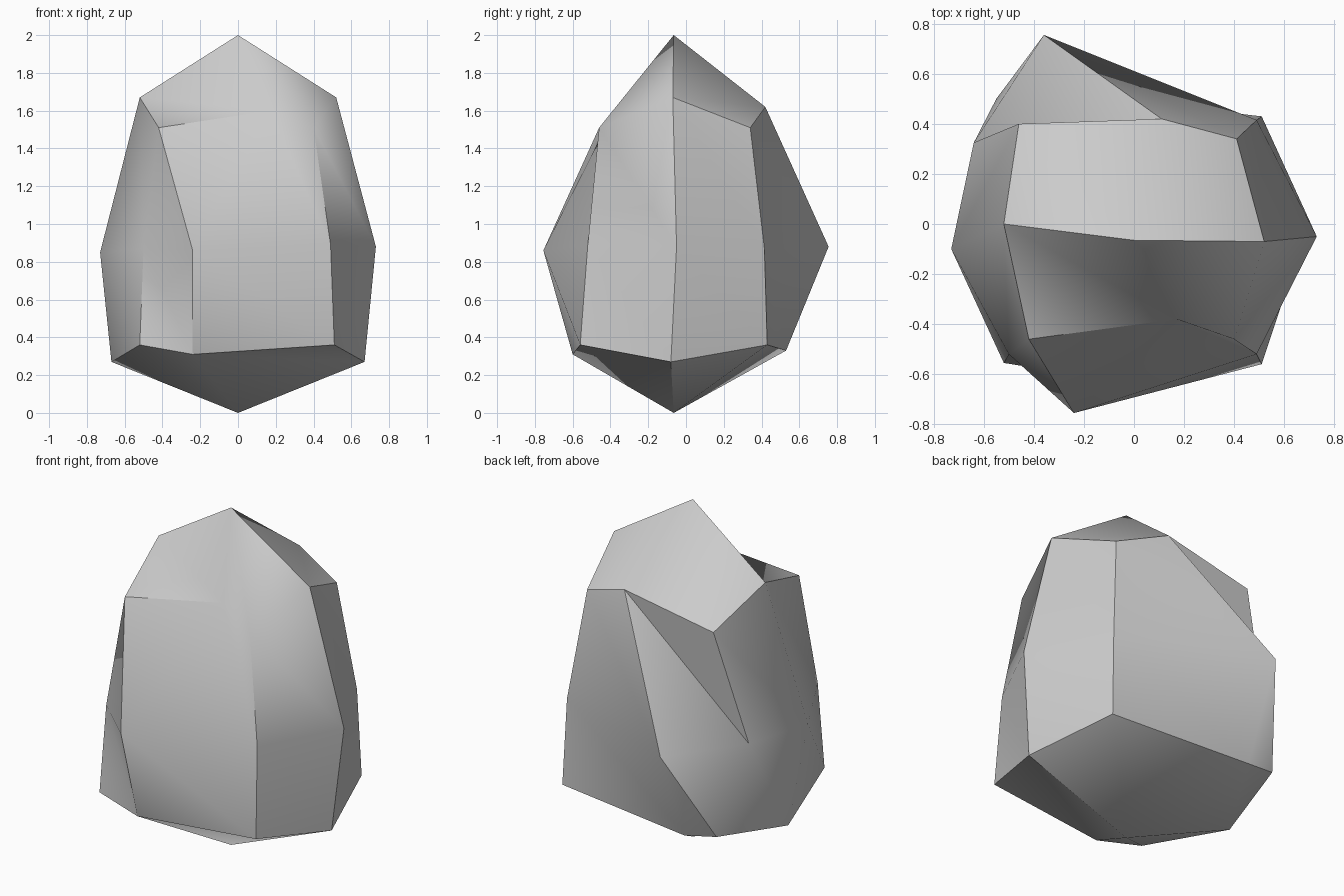
import bpy, bmesh, math
from mathutils import Vector

if "Cube" in bpy.data.objects:
    bpy.data.objects.remove(bpy.data.objects["Cube"])

# Boulder: a cube cut 2x2 on each side, its points pushed out to an uneven egg.
# Layers run bottom to top; each is a 3x3 grid, front row first, left to right.
LAYERS = [
    [(-.52, -.555, .36), (-.24, -.60, .31), (.51, -.56, .36),
     (-.67, 0, .27), (0, -.065, 0), (.67, -.08, .27),
     (-.55, .50, .36), (-.36, .53, .33), (.51, .43, .36)],
    [(-.50, -.52, .87), (-.24, -.755, .86), (.49, -.52, .89),
     (-.73, -.10, .85), None, (.73, -.05, .88),
     (-.64, .325, .87), (-.36, .755, .88), (.49, .415, .87)],
    [(-.42, -.46, 1.51), (.17, -.38, 1.60), (.40, -.46, 1.51),
     (-.52, 0, 1.67), (0, -.065, 2), (.52, -.07, 1.67),
     (-.46, .40, 1.51), (.11, .42, 1.62), (.41, .34, 1.51)],
]

bm = bmesh.new()
grid = {}
for k, layer in enumerate(LAYERS):
    for i, co in enumerate(layer):
        if co:
            grid[(i % 3 - 1, i // 3 - 1, k - 1)] = bm.verts.new(co)

# Each cube side: its right and up directions seen from outside
X, Y, Z = Vector((1, 0, 0)), Vector((0, 1, 0)), Vector((0, 0, 1))
SIDES = [(X, Z), (Y, Z), (-X, Z), (-Y, Z), (X, Y), (X, -Y)]
for right, up in SIDES:
    out = right.cross(up)

    def at(a, b):
        return grid[tuple(round(c) for c in out + right * a + up * b)]

    for a in (-1, 0):
        for b in (-1, 0):
            bl, br, tr, tl = at(a, b), at(a + 1, b), at(a + 1, b + 1), at(a, b + 1)
            bm.faces.new((tl, bl, br))
            bm.faces.new((tl, br, tr))

mesh = bpy.data.meshes.new("boulder")
bm.to_mesh(mesh)
bm.free()
boulder = bpy.data.objects.new("boulder", mesh)
bpy.context.collection.objects.link(boulder)

# Soft shading with only the strongest ridges kept sharp
bpy.context.view_layer.objects.active = boulder
boulder.select_set(True)
bpy.ops.object.shade_smooth_by_angle(angle=math.radians(45))
